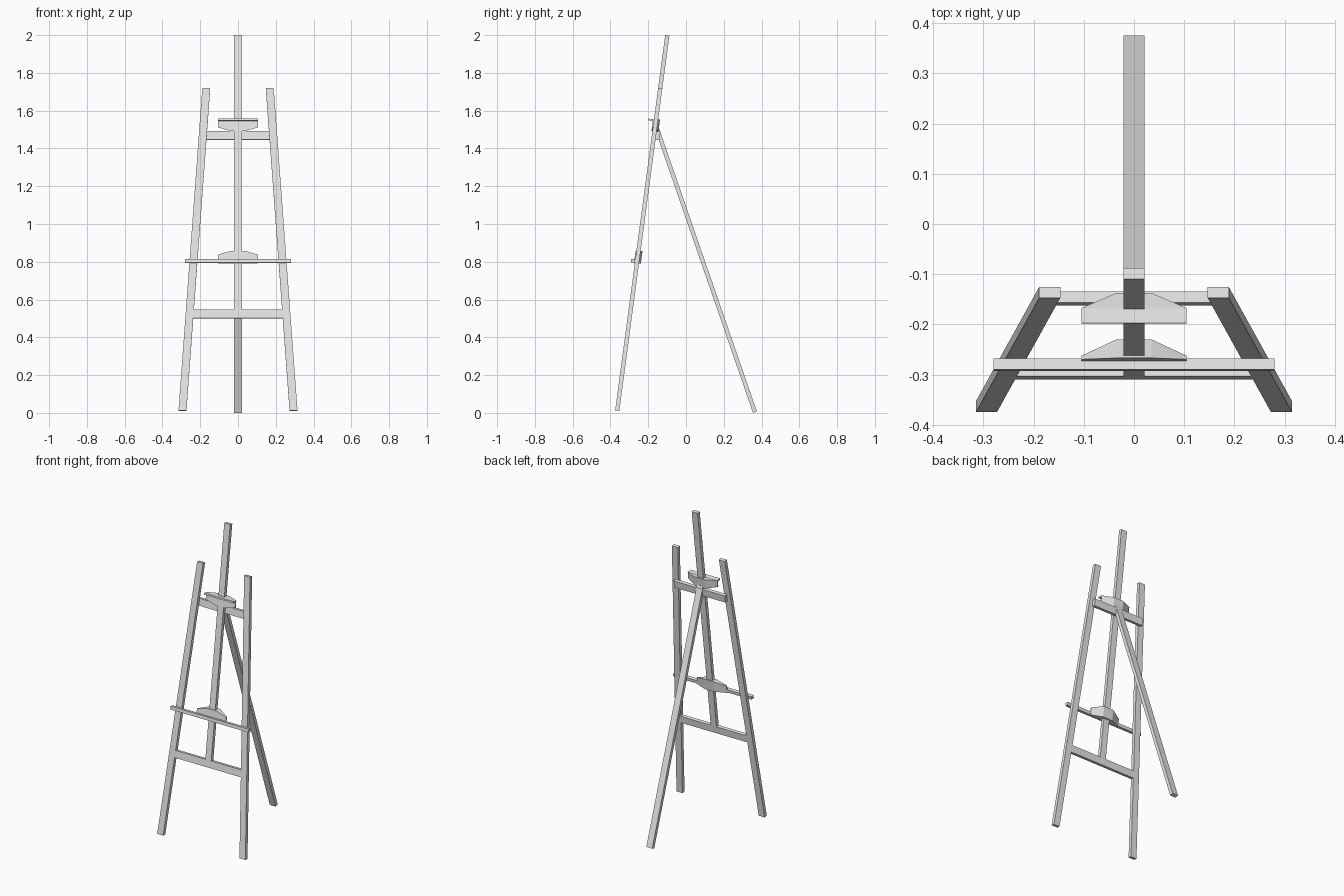
import bpy, bmesh
from mathutils import Vector

cube = bpy.data.objects.get("Cube")
if cube:
    bpy.data.objects.remove(cube, do_unlink=True)

grey = bpy.data.materials.new("light_grey")
grey.use_nodes = True
grey.diffuse_color = (0.8, 0.8, 0.8, 1)
grey.node_tree.nodes["Principled BSDF"].inputs["Base Color"].default_value = (0.8, 0.8, 0.8, 1)


def lean(z, offset=0.0):
    """Depth of the leaning front frame at height z."""
    return -0.3655 + 0.1333 * z + offset


def hull(name, points):
    """Flat-faced solid spanning the given corner points."""
    bm = bmesh.new()
    for p in points:
        bm.verts.new(p)
    bmesh.ops.convex_hull(bm, input=bm.verts[:])
    bmesh.ops.dissolve_limit(bm, angle_limit=0.01, verts=bm.verts[:], edges=bm.edges[:])
    bmesh.ops.recalc_face_normals(bm, faces=bm.faces[:])
    mesh = bpy.data.meshes.new(name)
    bm.to_mesh(mesh)
    bm.free()
    mesh.materials.append(grey)
    obj = bpy.data.objects.new(name, mesh)
    bpy.context.collection.objects.link(obj)


def bar(name, start, end, width=0.042, thick=0.022):
    """Rectangular bar, width across x, ends cut square to its lean."""
    a, b = Vector(start), Vector(end)
    d = b - a
    normal = Vector((0, d.z, -d.y)).normalized() * thick / 2
    side = Vector((width / 2, 0, 0))
    hull(name, [p + side * i + normal * j for p in (a, b) for i in (-1, 1) for j in (-1, 1)])


def frame_bar(name, z0, z1, width, thick=0.022, offset=0.0):
    """Bar lying parallel to the leaning frame."""
    bar(name, (0, lean(z0, offset), z0), (0, lean(z1, offset), z1), width, thick)


def clamp(name, z_flat, z_shoulder, z_peak):
    """Canvas holder, tapered toward its peak and toward the back."""
    pts = []
    for s in (-1, 1):
        for z in (z_flat, z_shoulder):
            pts.append((s * 0.105, lean(z, -0.016), z))
            pts.append((s * 0.105, lean(z, -0.009), z))
        for z in (z_flat, z_peak):
            pts.append((s * 0.035, lean(z, -0.016), z))
            pts.append((s * 0.035, lean(z, 0.021), z))
    hull(name, pts)


# Legs
for name, s in (("left", 1), ("right", -1)):
    bar(name + "_front_leg", (s * 0.294, lean(0.0115), 0.0115), (s * 0.168, lean(1.718), 1.718))
bar("back_leg", (0, 0.365, 0.004), (0, -0.152, 1.5))

# Mast and cross rails
frame_bar("mast", 0.54, 1.9985, 0.042)
frame_bar("lower_rail", 0.5, 0.545, 0.484)
frame_bar("upper_rail", 1.445, 1.49, 0.366, offset=0.021)

# Canvas shelf and clamps
frame_bar("canvas_shelf", 0.794, 0.814, 0.56, offset=-0.022)
clamp("lower_clamp", 0.79, 0.838, 0.858)
clamp("upper_clamp", 1.553, 1.511, 1.492)
frame_bar("upper_clamp_lip", 1.546, 1.556, 0.21, 0.029, offset=-0.025)
